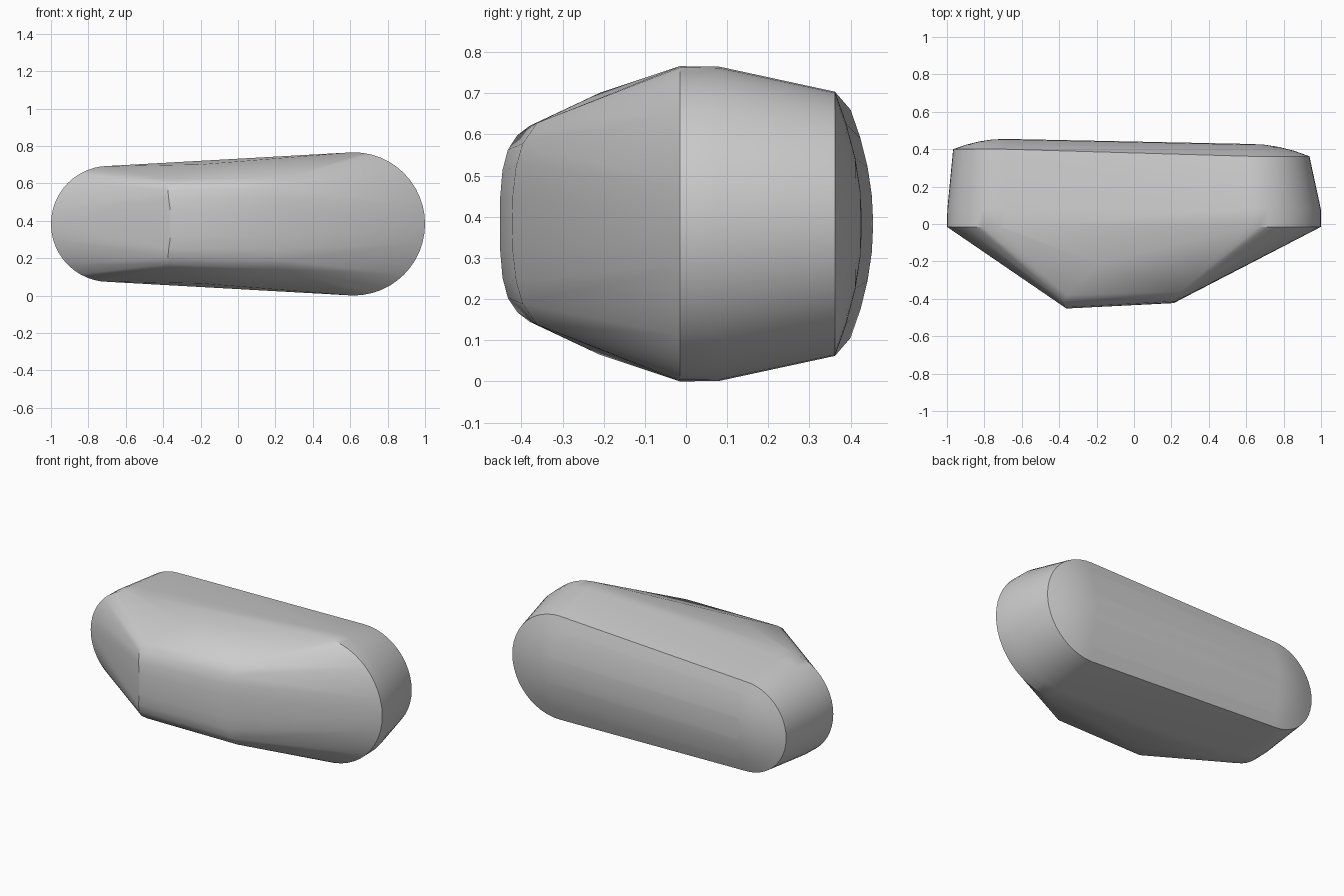
import bpy, bmesh, math

cube = bpy.data.objects.get("Cube")
if cube:
    bpy.data.objects.remove(cube, do_unlink=True)

ZC = 0.383          # height of the horizontal centre line
LX, RX = -0.69, 0.617   # centres of the small and large rounded ends
SEG = 48

bm = bmesh.new()


def ring(x, y, radius):
    """Circle of points facing front to back."""
    for i in range(SEG):
        a = 2 * math.pi * i / SEG
        bm.verts.new((x + radius * math.cos(a), y, ZC + radius * math.sin(a)))


def arc(points):
    """Front profile points, mirrored above and below the centre line."""
    for x, y, h in points:
        for s in ((1, -1) if h else (1,)):
            bm.verts.new((x, y, ZC + s * h))


# Rounded ends: widest rim, side wall, back rim, each as (y, radius)
for y, r in ((-0.015, 0.31), (0.08, 0.308), (0.40, 0.277)):
    ring(LX, y, r)
for y, r in ((-0.015, 0.383), (0.08, 0.382), (0.362, 0.321)):
    ring(RX, y, r)

# Shallow domes on the back
for x, y0, depth, radius in ((LX, 0.40, 0.055, 0.277), (RX, 0.362, 0.066, 0.321)):
    for t in (0.25, 0.5, 0.75):
        ring(x, y0 + depth * (1 - t * t), radius * t)
    bm.verts.new((x, y0 + depth, ZC))

# Two curved ridges across the front
arc([(-0.36, -0.452, 0), (-0.36, -0.452, 0.06), (-0.37, -0.446, 0.13),
     (-0.375, -0.433, 0.18), (-0.375, -0.41, 0.215), (-0.36, -0.38, 0.238)])
arc([(0.212, -0.423, 0), (0.214, -0.421, 0.07), (0.222, -0.413, 0.14),
     (0.235, -0.397, 0.195), (0.25, -0.362, 0.245)])

# Slight shoulder above and below the front
arc([(-0.20, -0.21, 0.318)])

# Wrap everything in one convex shell
hull = bmesh.ops.convex_hull(bm, input=bm.verts[:])
spare = {g for g in hull["geom_interior"] + hull["geom_unused"]
         if isinstance(g, bmesh.types.BMVert)}
bmesh.ops.delete(bm, geom=list(spare), context='VERTS')
bmesh.ops.recalc_face_normals(bm, faces=bm.faces[:])

mesh = bpy.data.meshes.new("rounded_shell")
bm.to_mesh(mesh)
bm.free()
shell = bpy.data.objects.new("rounded_shell", mesh)
bpy.context.collection.objects.link(shell)

# Plain grey finish
grey = bpy.data.materials.new("light grey")
grey.use_nodes = True
colour = (0.6, 0.6, 0.6, 1)
grey.diffuse_color = colour
grey.node_tree.nodes["Principled BSDF"].inputs["Base Color"].default_value = colour
mesh.materials.append(grey)

# Smooth surface with the rims kept crisp
bpy.ops.object.select_all(action='DESELECT')
shell.select_set(True)
bpy.context.view_layer.objects.active = shell
bpy.ops.object.shade_smooth_by_angle(angle=math.radians(30))
